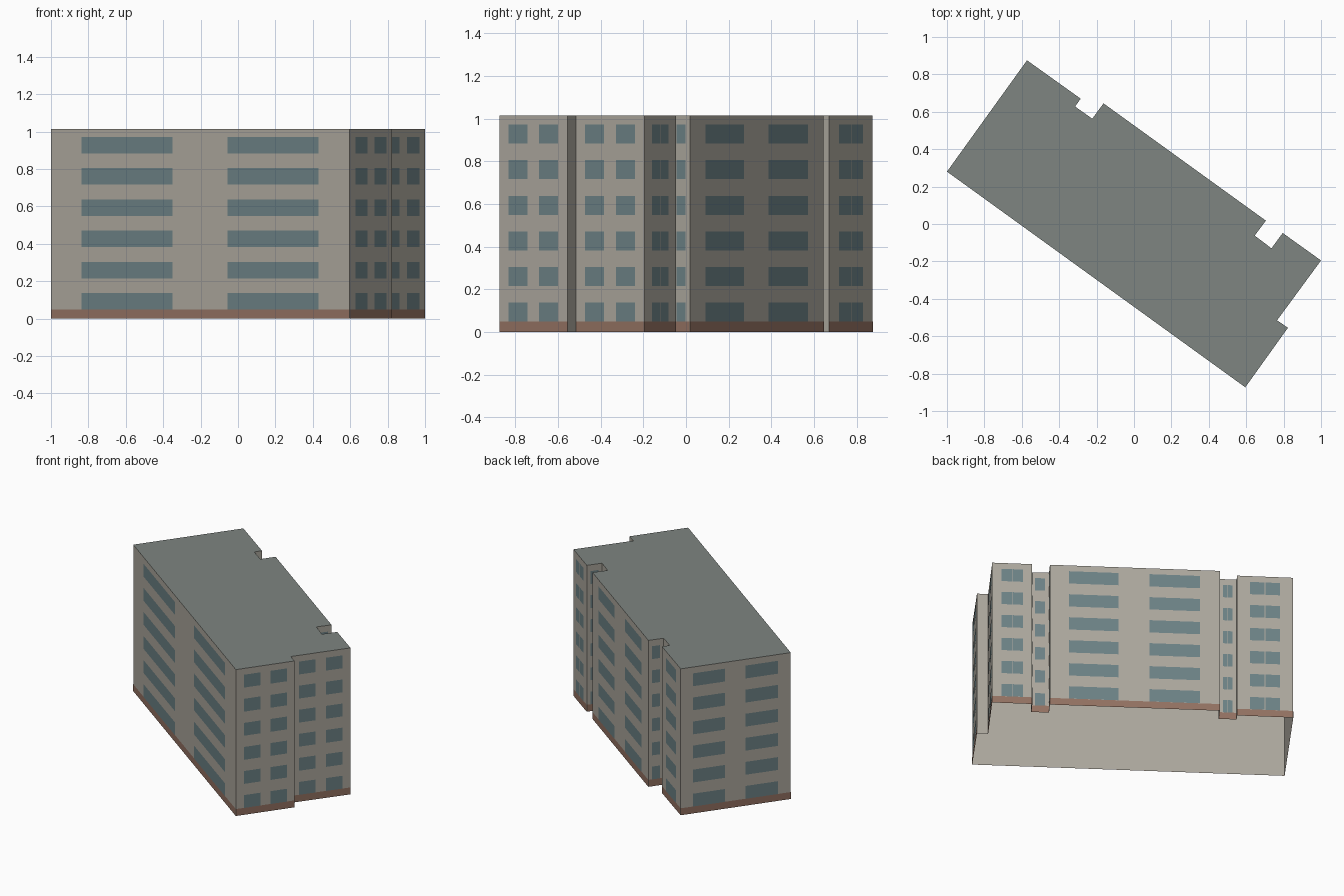
import bpy, bmesh
from mathutils import Vector

if "Cube" in bpy.data.objects:
    bpy.data.objects.remove(bpy.data.objects["Cube"])

H = 1.015          # total height
FLOORS, PITCH, WIN_Z, WIN_H = 6, 0.167, 0.048, 0.089
PLINTH_H = 0.048

# footprint, counter-clockwise from the left corner
FOOT = [(-1.0, 0.28), (0.595, -0.873), (0.823, -0.555), (0.765, -0.515),
        (1.0, -0.195), (0.795, -0.048), (0.735, -0.13), (0.645, -0.062),
        (0.705, 0.018), (-0.163, 0.645), (-0.223, 0.563), (-0.315, 0.628),
        (-0.285, 0.67), (-0.572, 0.875)]


def material(name, rgb):
    m = bpy.data.materials.new(name)
    m.diffuse_color = (*rgb, 1)
    m.use_nodes = True
    m.node_tree.nodes["Principled BSDF"].inputs["Base Color"].default_value = m.diffuse_color
    return m


def finish(bm, name, mat):
    me = bpy.data.meshes.new(name)
    bm.to_mesh(me)
    bm.free()
    me.materials.append(mat)
    ob = bpy.data.objects.new(name, me)
    bpy.context.collection.objects.link(ob)
    return ob


def panel(bm, a, b, t0, t1, z0, z1, off=0.0):
    # flat panel on (or just proud of) wall a-b, between fractions t0 and t1
    d = b - a
    n = Vector((d.y, -d.x)).normalized() * off
    p, q = a + d * t0 + n, a + d * t1 + n
    bm.faces.new([bm.verts.new(c) for c in
                  ((p.x, p.y, z0), (q.x, q.y, z0), (q.x, q.y, z1), (p.x, p.y, z1))])


def window_spans(length):
    if length > 1.5:
        return (0.103, 0.408), (0.593, 0.898)
    if length > 0.5:
        return (0.113, 0.403), (0.587, 0.882)
    if length > 0.37:
        return (0.135, 0.415), (0.585, 0.865)
    return (0.225, 0.49), (0.505, 0.765)


wall = material("wall_stone", (0.41, 0.385, 0.335))
roof = material("roof_grey_green", (0.21, 0.235, 0.22))
brick = material("plinth_brick", (0.29, 0.165, 0.12))
glass = material("window_glass", (0.15, 0.22, 0.235))

# open-bottomed wall shell, plus plinth bands and windows on all but short returns
walls, bands, panes = bmesh.new(), bmesh.new(), bmesh.new()
for i, p in enumerate(FOOT):
    a, b = Vector(p), Vector(FOOT[(i + 1) % len(FOOT)])
    length = (b - a).length
    panel(walls, a, b, 0, 1, 0, H)
    if length < 0.08:
        continue
    panel(bands, a, b, 0, 1, 0, PLINTH_H, 0.001)
    for f in range(FLOORS):
        z = WIN_Z + f * PITCH
        for t0, t1 in window_spans(length):
            panel(panes, a, b, t0, t1, z, z + WIN_H, 0.002)
bmesh.ops.remove_doubles(walls, verts=walls.verts[:], dist=0.0001)
finish(walls, "building_walls", wall)
finish(bands, "plinth_band", brick)
finish(panes, "windows", glass)

# flat roof
top = bmesh.new()
top.faces.new([top.verts.new((x, y, H)) for x, y in FOOT])
finish(top, "flat_roof", roof)
